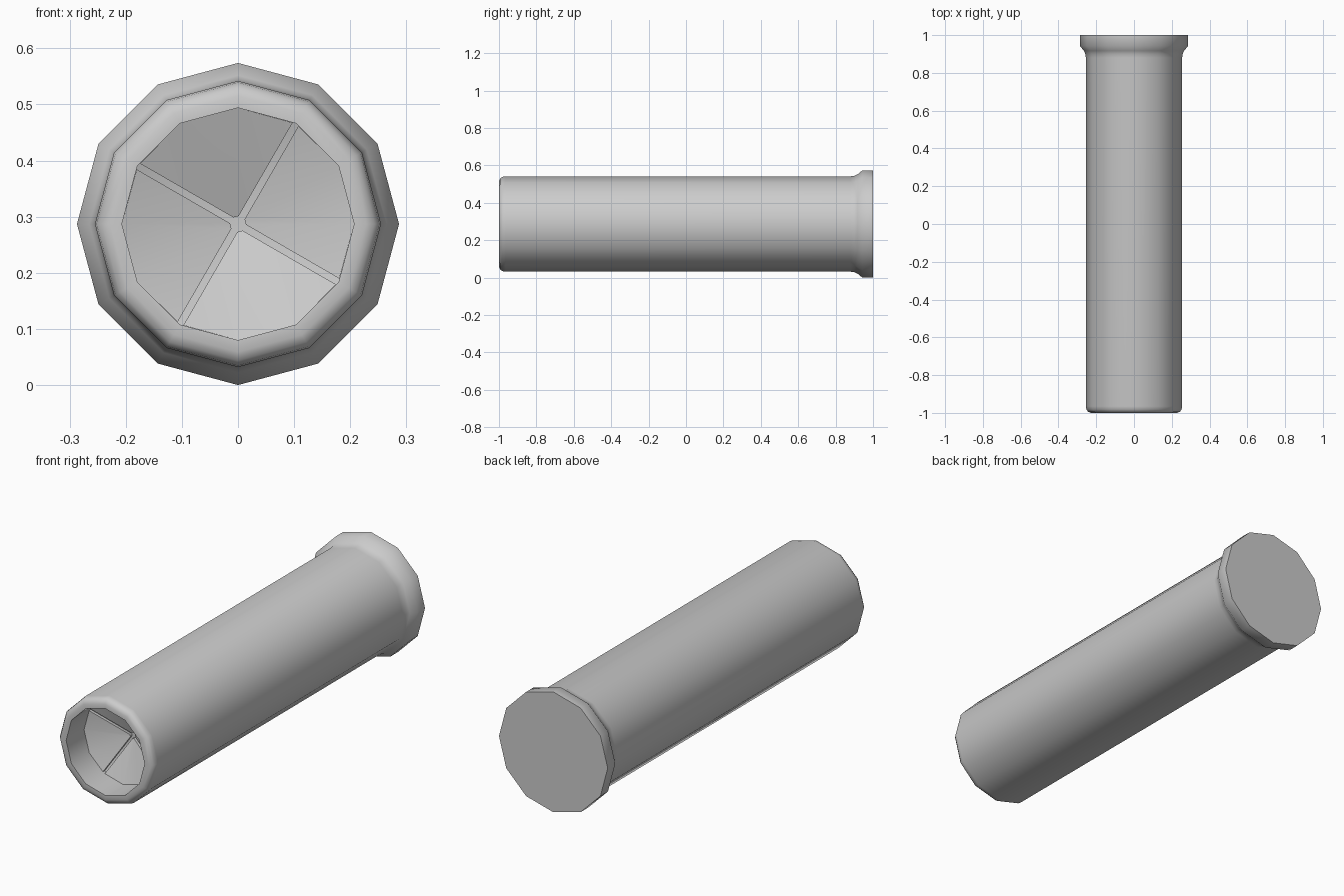
import bpy, bmesh
from math import cos, sin, radians, pi

SIDES = 12
CZ = 0.287          # height of the axis
BORE = 0.207        # inner radius
SEAT_Y, DEPTH = -0.865, 0.075   # where the flaps meet the bore, and how far they sink

cube = bpy.data.objects.get("Cube")
if cube:
    bpy.data.objects.remove(cube, do_unlink=True)

grey = bpy.data.materials.new("Light grey")
grey.use_nodes = True
colour = (0.6, 0.6, 0.6, 1)
grey.diffuse_color = colour
grey.node_tree.nodes["Principled BSDF"].inputs["Base Color"].default_value = colour


def finish(bm, name):
    bmesh.ops.recalc_face_normals(bm, faces=bm.faces)
    mesh = bpy.data.meshes.new(name)
    bm.to_mesh(mesh)
    bm.free()
    mesh.materials.append(grey)
    obj = bpy.data.objects.new(name, mesh)
    bpy.context.collection.objects.link(obj)
    bpy.ops.object.select_all(action='DESELECT')
    obj.select_set(True)
    bpy.context.view_layer.objects.active = obj
    bpy.ops.object.shade_smooth_by_angle(angle=radians(46))
    return obj


def point(bm, radius, angle, y):
    return bm.verts.new((radius * cos(angle), y, CZ + radius * sin(angle)))


# Tube: bore, rounded mouth, long wall, flared base rim
profile = [
    (BORE, SEAT_Y + 0.015), (BORE, -1.0), (0.228, -1.0), (0.243, -0.994),
    (0.252, -0.982), (0.255, -0.965), (0.255, 0.88), (0.258, 0.9),
    (0.265, 0.917), (0.287, 0.943), (0.287, 1.0),
]
bm = bmesh.new()
rings = [[point(bm, r, 2 * pi * i / SIDES, y) for i in range(SIDES)] for r, y in profile]
for a, b in zip(rings, rings[1:]):
    for i in range(SIDES):
        j = (i + 1) % SIDES
        bm.faces.new((a[i], a[j], b[j], b[i]))
bm.faces.new(rings[-1])
# Sunken floor behind the flaps
centre = bm.verts.new((0, SEAT_Y + DEPTH + 0.015, CZ))
for i in range(SIDES):
    bm.faces.new((rings[0][i], rings[0][(i + 1) % SIDES], centre))
finish(bm, "tube")

# Four folded flaps that close the mouth, with narrow gaps between them
GAP = 0.006
for k, name in enumerate(("right_flap", "lower_flap", "left_flap", "upper_flap")):
    mid = radians(15 - 90 * k)

    def flap_edge(t, side):
        """Point at distance t along the flap's straight edge, inset by half the gap."""
        a = mid + side * pi / 4
        x = t * cos(a) + side * GAP * sin(a)
        z = t * sin(a) - side * GAP * cos(a)
        return (x, SEAT_Y + DEPTH * (1 - t / BORE), CZ + z)

    bm = bmesh.new()
    rim_a, rim_b = (bm.verts.new(flap_edge(0.205, s)) for s in (-1, 1))
    tip_a, tip_b = (bm.verts.new(flap_edge(0.013, s)) for s in (-1, 1))
    out_a, out_b = (point(bm, BORE, mid + s * pi / 12, SEAT_Y) for s in (-1, 1))
    faces = [bm.faces.new(f) for f in ((rim_a, out_a, tip_a),
                                       (out_a, out_b, tip_b, tip_a),
                                       (out_b, rim_b, tip_b))]
    new = bmesh.ops.extrude_face_region(bm, geom=faces, use_keep_orig=True)["geom"]
    bmesh.ops.translate(bm, vec=(0, 0.014, 0),
                        verts=[v for v in new if isinstance(v, bmesh.types.BMVert)])
    finish(bm, name)
